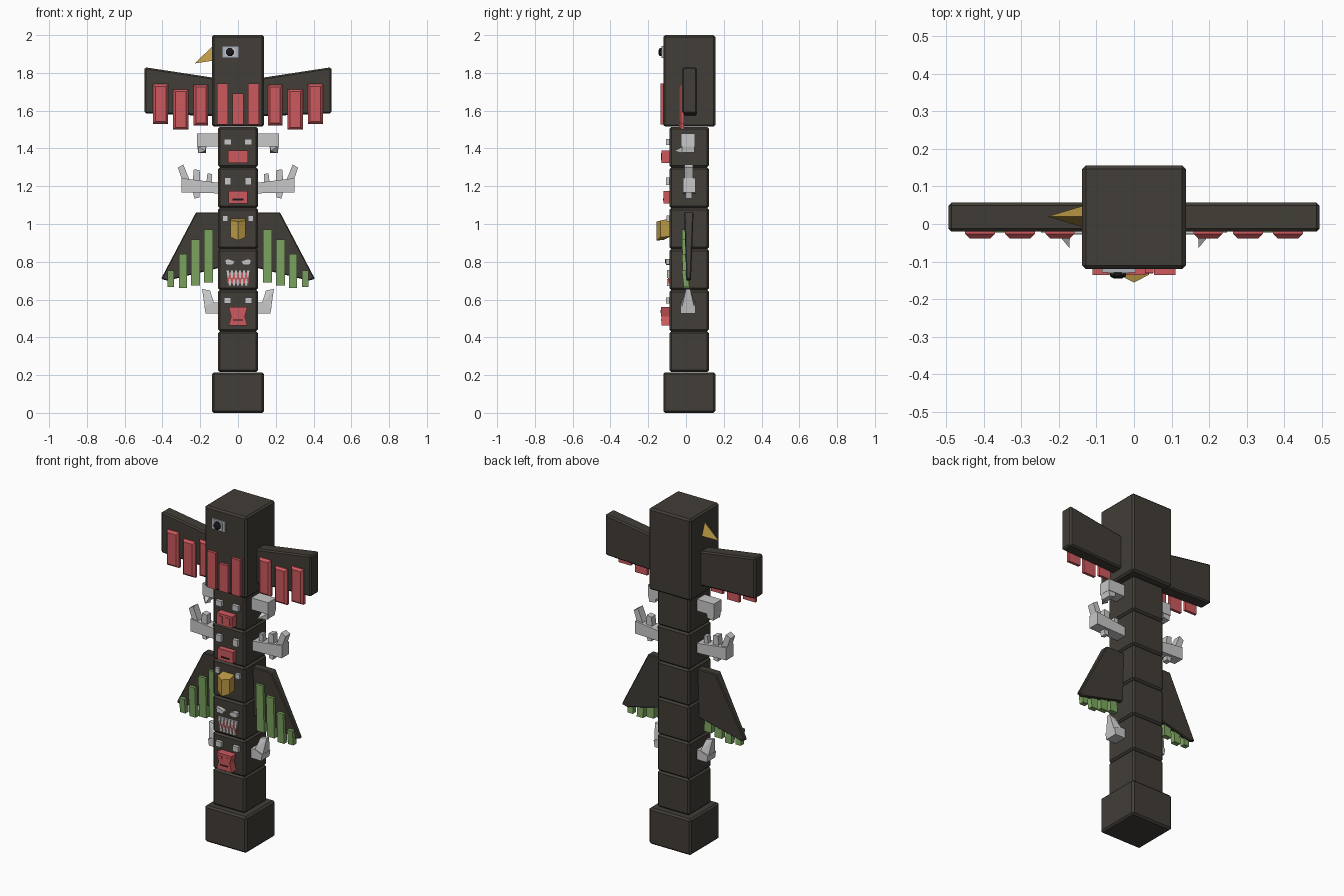
import bpy, bmesh, math


def mat(name, r, g, b):
    m = bpy.data.materials.new(name)
    m.diffuse_color = (r, g, b, 1)
    return m


WOOD = mat("dark wood", 0.054, 0.047, 0.038)
RED = mat("red paint", 0.61, 0.10, 0.11)
GREEN = mat("green paint", 0.21, 0.38, 0.12)
GOLD = mat("gold paint", 0.50, 0.32, 0.06)
BONE = mat("pale grey", 0.58, 0.58, 0.58)
STEEL = mat("eye grey", 0.42, 0.44, 0.48)
BLACK = mat("black", 0.01, 0.01, 0.012)


def finish(name, bm, material, bevel=0):
    bmesh.ops.recalc_face_normals(bm, faces=bm.faces)
    me = bpy.data.meshes.new(name)
    bm.to_mesh(me)
    bm.free()
    me.materials.append(material)
    ob = bpy.data.objects.new(name, me)
    bpy.context.collection.objects.link(ob)
    if bevel:
        mod = ob.modifiers.new("bevel", 'BEVEL')
        mod.width = bevel
        mod.segments = 1
    return ob


def hull(name, pts, material, bevel=0):
    """Convex solid around a few points."""
    bm = bmesh.new()
    for p in pts:
        bm.verts.new(p)
    bmesh.ops.convex_hull(bm, input=bm.verts)
    bmesh.ops.dissolve_limit(bm, angle_limit=0.01, verts=bm.verts, edges=bm.edges)
    return finish(name, bm, material, bevel)


def box(name, x0, x1, y0, y1, z0, z1, material, bevel=0):
    return hull(name, [(x, y, z) for x in (x0, x1) for y in (y0, y1) for z in (z0, z1)],
                material, bevel)


def slab(name, outline, y0, y1, material, bevel=0, s=1):
    """Convex xz outline extruded in y; s = -1 mirrors it."""
    return hull(name, [(s * x, y, z) for x, z in outline for y in (y0, y1)], material, bevel)


def pair(name, x0, x1, y0, y1, z0, z1, material, bevel=0):
    for side, s in (("left", -1), ("right", 1)):
        box(f"{name}_{side}", s * x0, s * x1, y0, y1, z0, z1, material, bevel)


F = -0.088   # front face of the body blocks

# Pole: wide base, six body blocks, tall head
box("base_block", -.138, .138, -.12, .155, 0, .215, WOOD, .01)
levels = [.217, .432, .65, .868, 1.085, 1.30, 1.513]
for i in range(6):
    box(f"body_block_{i + 1}", -.106, .106, F, .122, levels[i], levels[i + 1], WOOD, .01)
box("head_block", -.138, .138, -.12, .156, 1.515, 2.0, WOOD, .01)

# Head: eye, side beak, breast feathers
box("head_eye_plate", -.085, .005, -.129, -.118, 1.88, 1.942, STEEL)
box("head_eye_inner", -.07, -.012, -.132, -.128, 1.89, 1.93, BONE)
hull("head_pupil", [(-.043 + r * math.cos(a * math.pi / 4 + .39), y, 1.91 + r * math.sin(a * math.pi / 4 + .39))
                    for a in range(8) for r, y in ((.023, -.128), (.023, -.139), (.012, -.145))], BLACK)
hull("head_beak", [(-.13, .02, 1.945), (-.13, .05, 1.865), (-.13, -.01, 1.865), (-.23, .02, 1.85)], GOLD)
pair("breast_feather", .053, .11, -.136, -.118, 1.528, 1.745, RED)
box("breast_feather_middle", -.03, .03, -.136, -.118, 1.528, 1.692, RED)

for side, s in (("left", -1), ("right", 1)):
    # Upper wing with red feathers
    slab(f"upper_wing_{side}", [(.12, 1.773), (.494, 1.83), (.494, 1.586), (.12, 1.57)],
         -.02, .057, WOOD, .008, s)
    for i, (a, b, z0, z1) in enumerate([(.158, .235, 1.522, 1.737), (.263, .343, 1.50, 1.713),
                                        (.37, .45, 1.53, 1.74)]):
        hull(f"red_feather_{side}_{i + 1}",
             [(s * x, y, z) for d, y in ((0, -.01), (0, -.026), (.012, -.038))
              for x in (a + d, b - d) for z in (z0 + d, z1 - d)], RED)

    # Curled horns on the top body block
    box(f"curl_horn_{side}", s * .10, s * .217, -.026, .048, 1.41, 1.48, BONE)
    slab(f"curl_horn_drop_{side}", [(.217, 1.415), (.165, 1.415), (.172, 1.385), (.21, 1.378)],
         -.02, .045, BONE, 0, s)
    hull(f"curl_horn_tip_{side}", [(s * x, -.015, z) for x in (.17, .212) for z in (1.375, 1.412)]
         + [(s * .172, -.064, 1.386)], BONE)

    # Antlers
    slab(f"antler_arm_{side}", [(.10, 1.218), (.30, 1.243), (.30, 1.168), (.10, 1.162)], -.016, .05, BONE, 0, s)
    slab(f"antler_prong_outer_{side}", [(.29, 1.315), (.318, 1.298), (.295, 1.23), (.255, 1.23)],
         -.008, .038, BONE, 0, s)
    slab(f"antler_prong_middle_{side}", [(.203, 1.285), (.234, 1.29), (.24, 1.22), (.20, 1.22)],
         -.004, .034, BONE, 0, s)
    slab(f"antler_prong_inner_{side}", [(.138, 1.265), (.162, 1.268), (.168, 1.21), (.138, 1.21)],
         0, .03, BONE, 0, s)
    slab(f"antler_spur_{side}", [(.205, 1.14), (.23, 1.135), (.24, 1.175), (.205, 1.175)],
         -.002, .032, BONE, 0, s)

    # Lower wing, thinner toward the bottom, with green feathers
    hull(f"lower_wing_{side}", [(s * x, y, z) for x, z, a, b in
                                ((.09, 1.062, -.01, .04), (.222, 1.062, -.01, .04),
                                 (.407, .71, .002, .026), (.375, .70, .002, .026),
                                 (.09, .77, .0, .028)) for y in (a, b)], WOOD, .005)
    for i, (a, b, z0, z1) in enumerate([(.132, .18, .69, .972), (.2, .248, .675, .918),
                                        (.27, .312, .66, .84), (.338, .373, .667, .755)]):
        hull(f"green_feather_{side}_{i + 1}",
             [(s * x, y, z) for x in (a, b) for z, y in ((z0, -.012), (z0, .018), (z1, -.022), (z1, .01))], GREEN)

    # Bull horns
    hull(f"bull_horn_base_{side}", [(s * x, y, z) for x, z in ((.1, .585), (.1, .527), (.172, .527), (.178, .565), (.13, .585))
                                    for y in (-.028, .05)], BONE)
    hull(f"bull_horn_tip_{side}", [(s * x, y, z) for x, z, a, b in
                                   ((.172, .53, -.028, .05), (.125, .575, -.028, .05),
                                    (.148, .648, .0, .022), (.19, .656, .0, .022)) for y in (a, b)], BONE)

    # Slanted eyes of the toothed face
    slab(f"angry_eye_{side}", [(.07, .815), (.066, .785), (.03, .782), (.016, .797)], -.107, F + .005, BONE, 0, s)
    slab(f"angry_brow_{side}", [(.072, .812), (.05, .815), (.016, .803), (.02, .792)], -.11, F + .005, BONE, 0, s)

# Square eyes on the other faces
pair("horned_face_eye", .034, .074, -.107, F + .005, 1.418, 1.45, BONE)
pair("antler_face_eye", .038, .072, -.107, F + .005, 1.206, 1.246, BONE)
pair("bird_face_eye", .053, .081, -.102, F + .005, 1.014, 1.045, BONE)
pair("bull_face_eye", .038, .074, -.107, F + .005, .58, .612, BONE)

# Snouts and mouths
box("horned_face_snout", -.052, .052, -.13, F + .005, 1.322, 1.39, RED)
pair("horned_face_nostril", .012, .038, -.133, -.128, 1.335, 1.377, RED)
box("antler_face_mouth", -.05, .05, -.12, F + .005, 1.108, 1.175, RED)
box("antler_face_slit", -.028, .028, -.121, -.118, 1.124, 1.134, BLACK)
hull("bird_face_beak", [(x, y, z) for x in (-.04, .04) for y, z in ((-.08, 1.03), (-.08, .935), (-.135, 1.018), (-.135, .93))]
     + [(0, -.156, 1.013), (0, -.156, .913), (0, -.12, .915)], GOLD)

slab("bull_snout_top", [(-.05, .56), (.05, .56), (.036, .51), (-.036, .51)], -.132, F + .005, RED)
slab("bull_snout_bottom", [(-.05, .462), (.05, .462), (.036, .512), (-.036, .512)], -.13, F + .005, RED)
pair("bull_nostril", .014, .034, -.134, -.13, .528, .546, RED)
box("bull_slit", -.026, .026, -.132, -.128, .488, .495, BLACK)

# Toothed mouth
box("toothed_mouth", -.056, .056, -.094, F + .005, .685, .742, RED)
for i in range(6):
    x = -.054 + i * .0216
    slab(f"upper_tooth_{i + 1}", [(x - .0095, .757), (x + .0095, .757), (x + .004, .715), (x - .004, .715)],
         -.1, F + .005, BONE)
for i in range(5):
    x = -.043 + i * .0216
    slab(f"lower_tooth_{i + 1}", [(x - .0095, .672), (x + .0095, .672), (x + .003, .71), (x - .003, .71)],
         -.1, F + .005, BONE)
